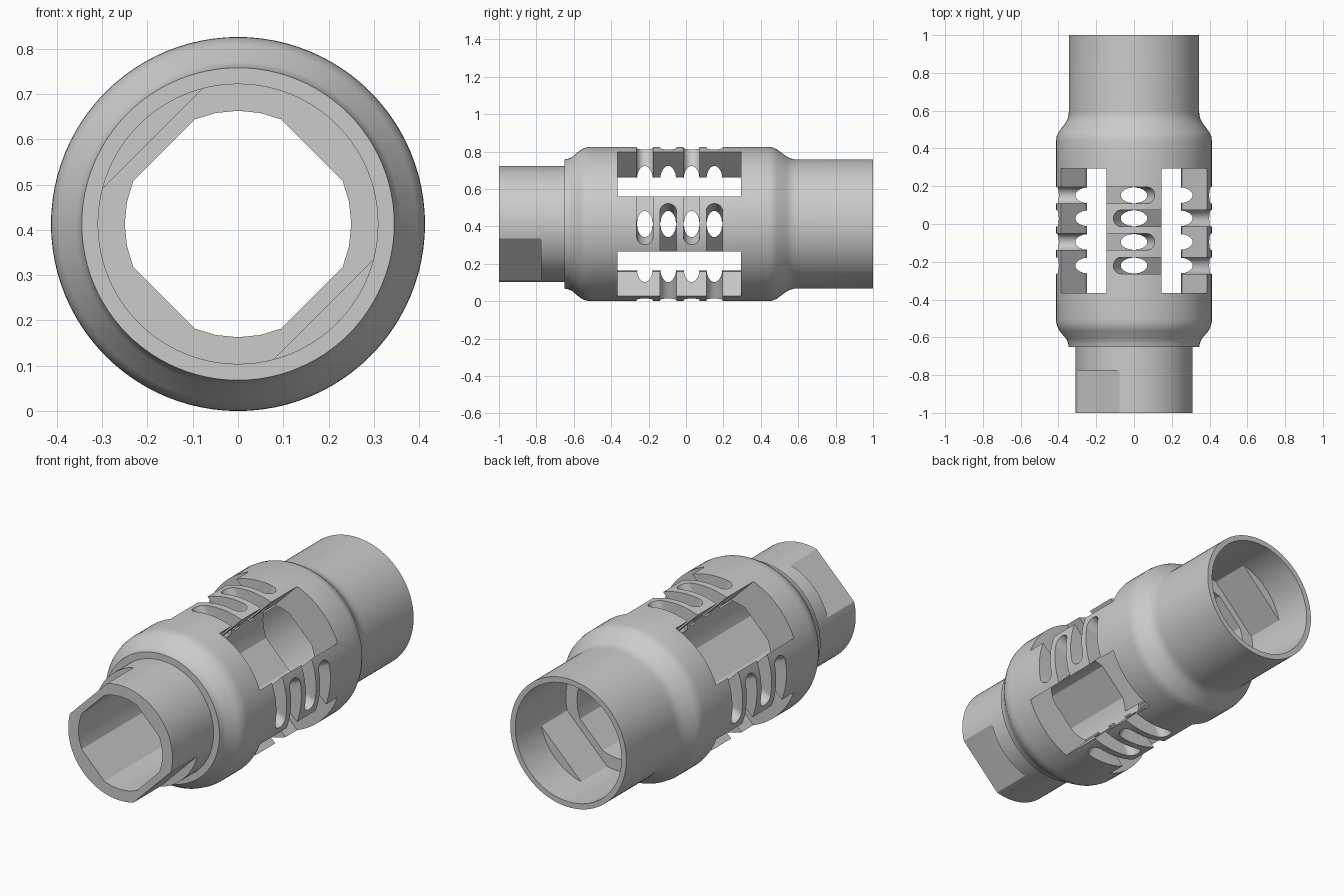
import bpy, bmesh, math
from mathutils import Matrix

if "Cube" in bpy.data.objects:
    bpy.data.objects.remove(bpy.data.objects["Cube"])

ZC = 0.413  # height of the tube axis (the tube runs along y)


def new_object(name, bm):
    bmesh.ops.recalc_face_normals(bm, faces=bm.faces)
    me = bpy.data.meshes.new(name)
    bm.to_mesh(me)
    bm.free()
    ob = bpy.data.objects.new(name, me)
    bpy.context.collection.objects.link(ob)
    return ob


def skin(bm, loops):
    """Bridge consecutive point loops and cap both ends."""
    rings = [[bm.verts.new(p) for p in loop] for loop in loops]
    n = len(rings[0])
    for a, b in zip(rings, rings[1:]):
        for i in range(n):
            j = (i + 1) % n
            bm.faces.new((a[i], a[j], b[j], b[i]))
    bm.faces.new(rings[0])
    bm.faces.new(rings[-1])


def section(r, y, apothem=None, flats=(), seg=96):
    """Circle of radius r with optional flats at the given angles."""
    angles = [360 * i / seg for i in range(seg)]
    if flats:
        half = math.degrees(math.acos(apothem / r))
        gap = lambda a, f: abs((a - f + 180) % 360 - 180)
        angles = [a for a in angles if all(gap(a, f) > half + 0.5 for f in flats)]
        angles += [(f + s * half) % 360 for f in flats for s in (-1, 1)]
    return [(r * math.cos(math.radians(a)), y, r * math.sin(math.radians(a)))
            for a in sorted(angles)]


def prism(name, y0, y1, *args, **kw):
    bm = bmesh.new()
    skin(bm, [section(args[0], y, *args[1:], **kw) for y in (y0, y1)])
    return new_object(name, bm)


def spin(deg):
    """Local x = radial, local z = tangential, turned about the y axis."""
    return Matrix.Rotation(-math.radians(deg), 4, 'Y')


def boxes(name, degs, u0, u1, w, y0, y1):
    bm = bmesh.new()
    for d in degs:
        outline = [(u0, -w), (u1, -w), (u1, w), (u0, w)]
        skin(bm, [[spin(d) @ Matrix.Translation((u, y, v)).to_translation()
                   for u, v in outline] for y in (y0, y1)])
    return new_object(name, bm)


def cut(body, cutter):
    cutter.hide_render = True
    mod = body.modifiers.new("cut", 'BOOLEAN')
    mod.operation = 'DIFFERENCE'
    mod.solver = 'EXACT'
    mod.object = cutter
    bpy.context.view_layer.objects.active = body
    bpy.ops.object.modifier_apply(modifier=mod.name)
    bpy.data.objects.remove(cutter, do_unlink=True)


# outer sleeve: front neck, swollen middle, rear socket
profile = [(-1, .31), (-.65, .31), (-.65, .345), (-.63, .349), (-.61, .358),
           (-.565, .395), (-.545, .406), (-.52, .412), (-.50, .413),
           (.44, .413), (.465, .409), (.485, .40), (.535, .363),
           (.555, .352), (.575, .346), (.60, .345), (1, .345)]
bm = bmesh.new()
skin(bm, [section(r, y) for y, r in profile])
body = new_object("coupling_sleeve", bm)

# bore with four flats, then the rear socket with two key flats at its bottom
cut(body, prism("bore_cutter", -1.1, .62, .25, .231, (45, 135, 225, 315), seg=32))
cut(body, prism("key_cutter", .57, .9, .316, .268, (135, 315)))
cut(body, prism("socket_cutter", .79, 1.1, .316))

# two wrench flats on the neck
cut(body, boxes("neck_flat_cutter", (135, 315), .267, .5, .3, -1.1, -.775))

# four diagonal windows
cut(body, boxes("window_cutter", (45, 135, 225, 315), .19, .6, .17, -.365, .295))

# alternating round-ended slots in the four bridges between windows
bm = bmesh.new()
R, TILT = .0435, .45
for deg, start in ((0, 1), (90, -1), (180, 1), (270, -1)):
    for i, y in enumerate((-.22, -.095, .03, .152)):
        side = start * (1 if i % 2 == 0 else -1)
        outline = [(-.067 - R * math.cos(a), y + R * math.sin(a)) for a in
                   [math.pi * (k / 12 - .5) for k in range(13)]]
        outline += [(.25, y + R), (.25, y - R)]
        skin(bm, [[spin(deg) @ Matrix.Translation(
                   (u, v, side * (w + TILT * (.4 - u)))).to_translation()
                   for w, v in outline] for u in (.225, .5)])
cut(body, new_object("slot_cutter", bm))

# stand on the ground and shade
body.data.transform(Matrix.Translation((0, 0, ZC)))
bpy.ops.object.select_all(action='DESELECT')
body.select_set(True)
bpy.context.view_layer.objects.active = body
bpy.ops.object.shade_smooth_by_angle(angle=math.radians(28))
